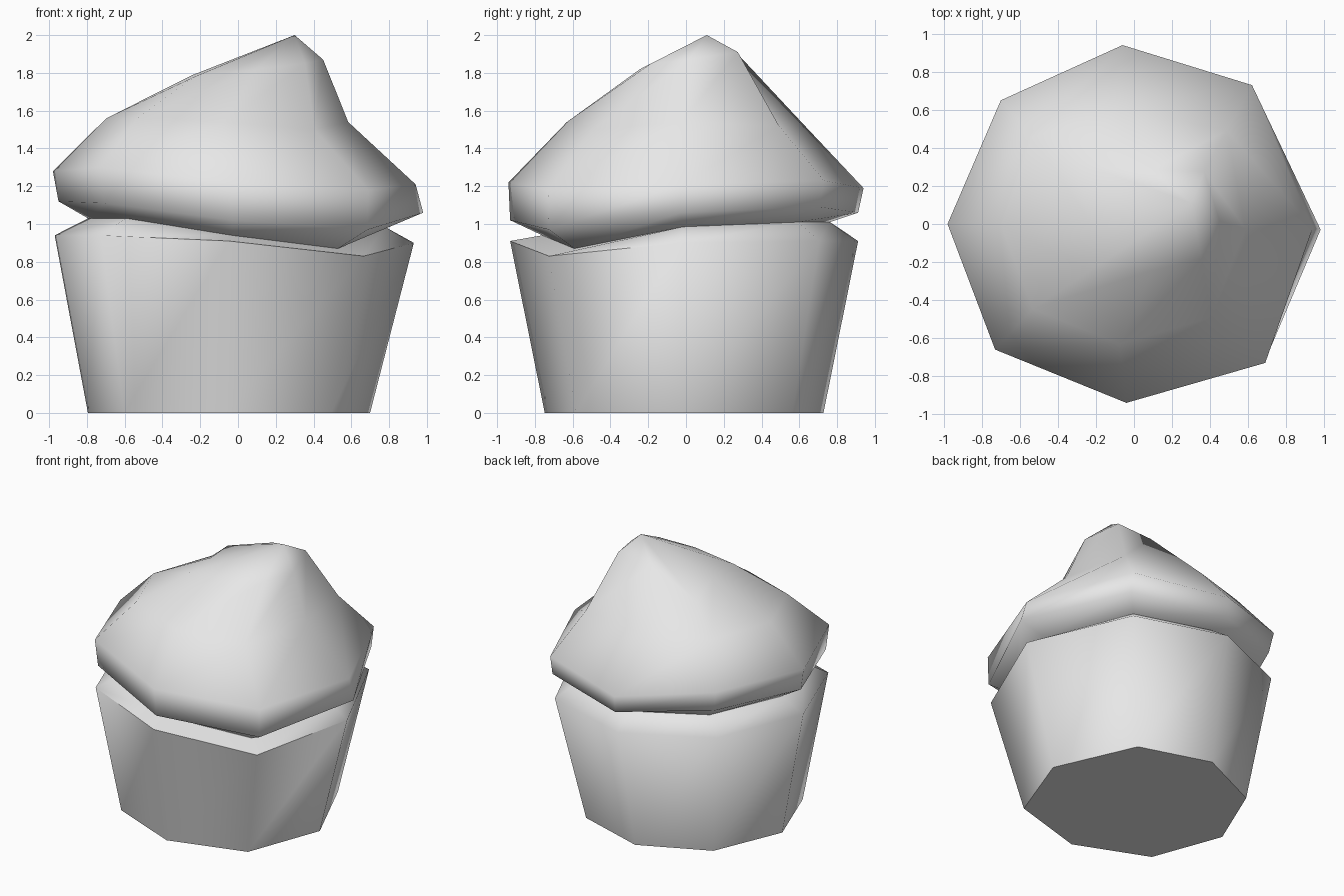
import bpy
import bmesh
import math

# Remove the default object
cube = bpy.data.objects.get("Cube")
if cube:
    bpy.data.objects.remove(cube, do_unlink=True)

# Single flat colour
grey = bpy.data.materials.new("plain_grey")
grey.use_nodes = True
colour = (0.8, 0.8, 0.8, 1)
grey.diffuse_color = colour
grey.node_tree.nodes["Principled BSDF"].inputs["Base Color"].default_value = colour

# Hand-shaped octagon shared by every cross-section, counter-clockwise from +x
DIRECTIONS = ["east", "north_east", "north", "north_west",
              "west", "south_west", "south", "south_east"]
OUTLINE = [(.96, -.02), (.62, .73), (-.06, .94), (-.7, .65),
           (-.98, 0), (-.73, -.66), (-.04, -.94), (.69, -.73)]


def ring(heights, scale, centre, **nudges):
    """Scaled octagon with its own heights; nudges shift single corners."""
    points = []
    for name, (x, y), z in zip(DIRECTIONS, OUTLINE, heights):
        dx, dy = nudges.get(name, (0, 0))
        points.append((x * scale[0] + centre[0] + dx,
                       y * scale[1] + centre[1] + dy, z))
    return points


def loft(name, rings, cap_bottom=False, peak=None):
    """Bridge the rings from bottom to top, with optional base and peak."""
    bm = bmesh.new()
    loops = [[bm.verts.new(p) for p in points] for points in rings]
    count = len(DIRECTIONS)
    for low, high in zip(loops, loops[1:]):
        for i in range(count):
            j = (i + 1) % count
            bm.faces.new((low[i], low[j], high[j], high[i]))
    if cap_bottom:
        bm.faces.new(list(reversed(loops[0])))
    if peak:
        tip = bm.verts.new(peak)
        for i in range(count):
            bm.faces.new((loops[-1][i], loops[-1][(i + 1) % count], tip))
    mesh = bpy.data.meshes.new(name)
    bm.to_mesh(mesh)
    bm.free()
    mesh.materials.append(grey)
    obj = bpy.data.objects.new(name, mesh)
    bpy.context.collection.objects.link(obj)
    bpy.ops.object.select_all(action="DESELECT")
    obj.select_set(True)
    bpy.context.view_layer.objects.active = obj
    bpy.ops.object.shade_smooth_by_angle(angle=math.radians(75))
    return obj


# Crease where the frosting meets the paper cup
crease = ring([.985, 1.01, 1.01, 1.03, 1.03, 1.03, .94, .87],
              (.81, .81), (0, 0), south_east=(-.03, 0))

# Tapered cup with a shoulder folding in to the crease
base = ring([0] * len(OUTLINE), (.77, .785), (-.04, -.01))
rim = ring([.9, .91, .91, .93, .94, .94, .91, .83], (.98, .98), (-.01, -.01))
loft("paper_cup", [base, rim, crease], cap_bottom=True)

# Frosting: lip, sloping sides and an off-centre tip
lip_low = ring([1.06, 1.09, 1.06, 1.13, 1.12, 1.11, 1.02, .97],
               (.98, .98), (.01, -.01), east=(.03, 0))
lip_high = ring([1.21, 1.23, 1.19, 1.28, 1.28, 1.3, 1.22, 1.18],
                (1, 1), (0, 0), east=(-.02, 0))
middle = ring([1.54, 1.52, 1.54, 1.56, 1.56, 1.56, 1.54, 1.5],
              (.66, .66), (-.05, -.01),
              north_east=(.13, .02), north_west=(-.02, .04))
shoulder = ring([1.87, 1.91, 1.89, 1.74, 1.79, 1.78, 1.82, 1.85],
                (.355, .28), (.11, .02), north_east=(.04, .05),
                north_west=(-.18, .13), south_west=(-.08, -.08))
loft("frosting", [crease, lip_low, lip_high, middle, shoulder],
     peak=(.3, .11, 2))
